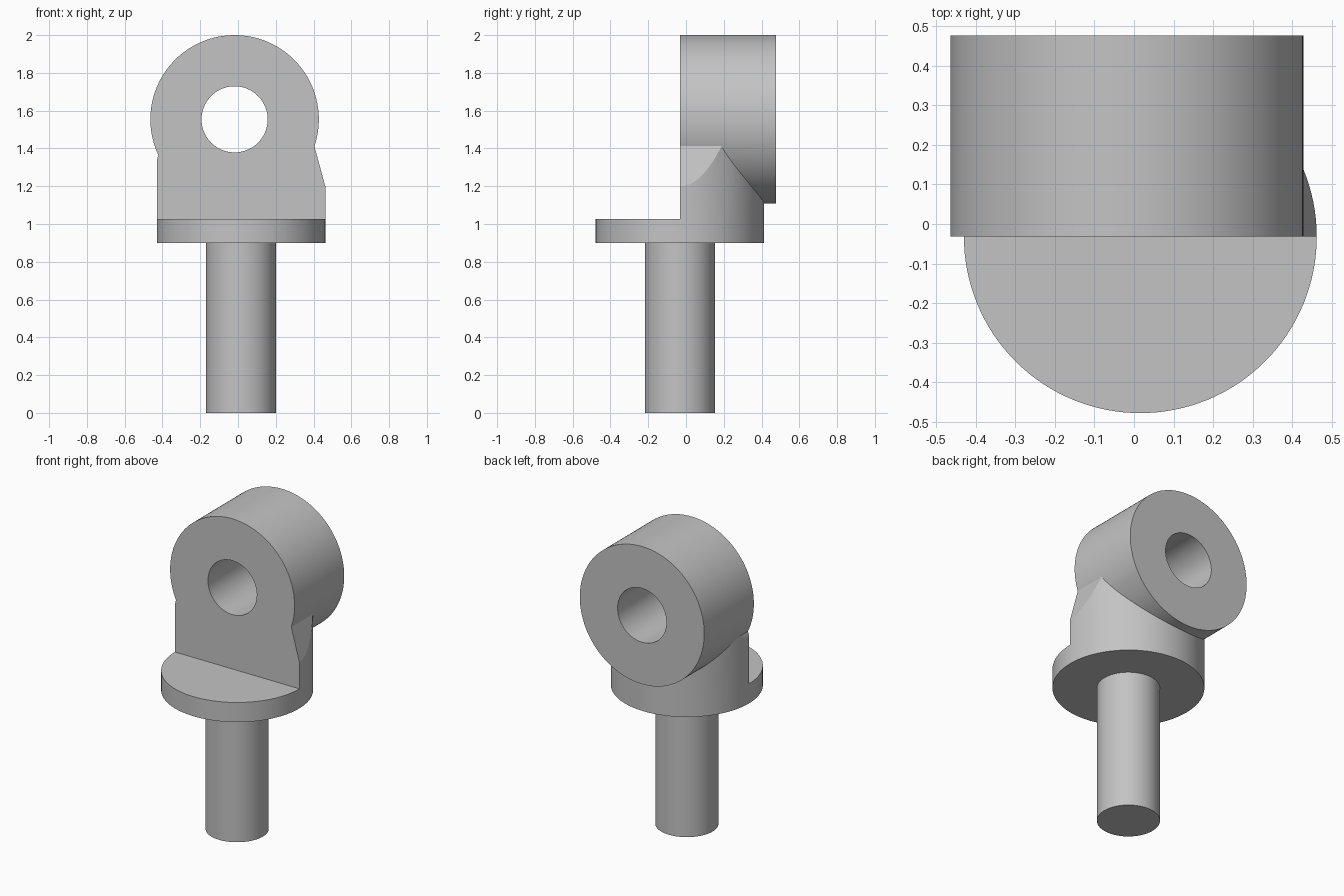
import bpy
import bmesh
import math
from mathutils import Matrix, Vector

cube = bpy.data.objects.get("Cube")
if cube:
    bpy.data.objects.remove(cube, do_unlink=True)

# Plain grey metal
metal = bpy.data.materials.new("grey_metal")
metal.use_nodes = True
grey = (0.55, 0.55, 0.55, 1)
metal.diffuse_color = grey
metal.node_tree.nodes["Principled BSDF"].inputs["Base Color"].default_value = grey

AXIS_X, AXIS_Y = 0.016, -0.032      # stem axis; front face lies on it
EYE_X, EYE_Z, EYE_BACK = -0.018, 1.554, 0.476
RADIUS = 0.446


def cylinder(name, radius, start, end, cuts=()):
    """Cylinder between two points, trimmed by (point, outward normal) planes."""
    start, end = Vector(start), Vector(end)
    axis = end - start
    turn = axis.to_track_quat('Z', 'Y').to_matrix().to_4x4()
    bm = bmesh.new()
    bmesh.ops.create_cone(bm, cap_ends=True, segments=128, radius1=radius,
                          radius2=radius, depth=axis.length,
                          matrix=Matrix.Translation((start + end) / 2) @ turn)
    for point, normal in cuts:
        geom = bm.verts[:] + bm.edges[:] + bm.faces[:]
        bmesh.ops.bisect_plane(bm, geom=geom, dist=1e-5, plane_co=point,
                               plane_no=normal, clear_outer=True)
        rim = [e for e in bm.edges if e.is_boundary]
        bmesh.ops.holes_fill(bm, edges=rim, sides=0)
    bmesh.ops.recalc_face_normals(bm, faces=bm.faces[:])
    mesh = bpy.data.meshes.new(name)
    bm.to_mesh(mesh)
    bm.free()
    mesh.materials.append(metal)
    obj = bpy.data.objects.new(name, mesh)
    bpy.context.collection.objects.link(obj)
    return obj


def combine(target, tool, operation):
    """Apply a boolean and discard the tool."""
    mod = target.modifiers.new(operation.lower(), 'BOOLEAN')
    mod.operation, mod.object, mod.solver = operation, tool, 'EXACT'
    bpy.context.view_layer.objects.active = target
    bpy.ops.object.modifier_apply(modifier=mod.name)
    bpy.data.objects.remove(tool, do_unlink=True)


# Stem and round flange
stem = cylinder("stem", 0.185, (AXIS_X, AXIS_Y, 0), (AXIS_X, AXIS_Y, 0.9))
flange = cylinder("flange", RADIUS, (AXIS_X, AXIS_Y, 0.9), (AXIS_X, AXIS_Y, 1.027))

# Half-round neck with a flat front and sloping shoulders
neck = cylinder("neck", RADIUS, (AXIS_X, AXIS_Y, 1.027), (AXIS_X, AXIS_Y, 1.5), [
    ((0, AXIS_Y, 0), (0, -1, 0)),
    ((0.462, 0, 1.2), (0.965, 0, 0.262)),
    ((-0.43, 0, 1.335), (-0.965, 0, 0.262)),
])

# Eye barrel fused to the neck, then bored through
eye = cylinder("eye", RADIUS, (EYE_X, AXIS_Y, EYE_Z), (EYE_X, EYE_BACK, EYE_Z))
bore = cylinder("bore", 0.175, (EYE_X, -0.5, EYE_Z), (EYE_X, 1, EYE_Z))
combine(eye, neck, 'UNION')
combine(eye, bore, 'DIFFERENCE')
eye.name = "eye_and_neck"

# Smooth round walls, crisp rims
bpy.ops.object.select_all(action='DESELECT')
for obj in (stem, flange, eye):
    obj.select_set(True)
    bpy.context.view_layer.objects.active = obj
bpy.ops.object.shade_smooth_by_angle(angle=math.radians(12))
